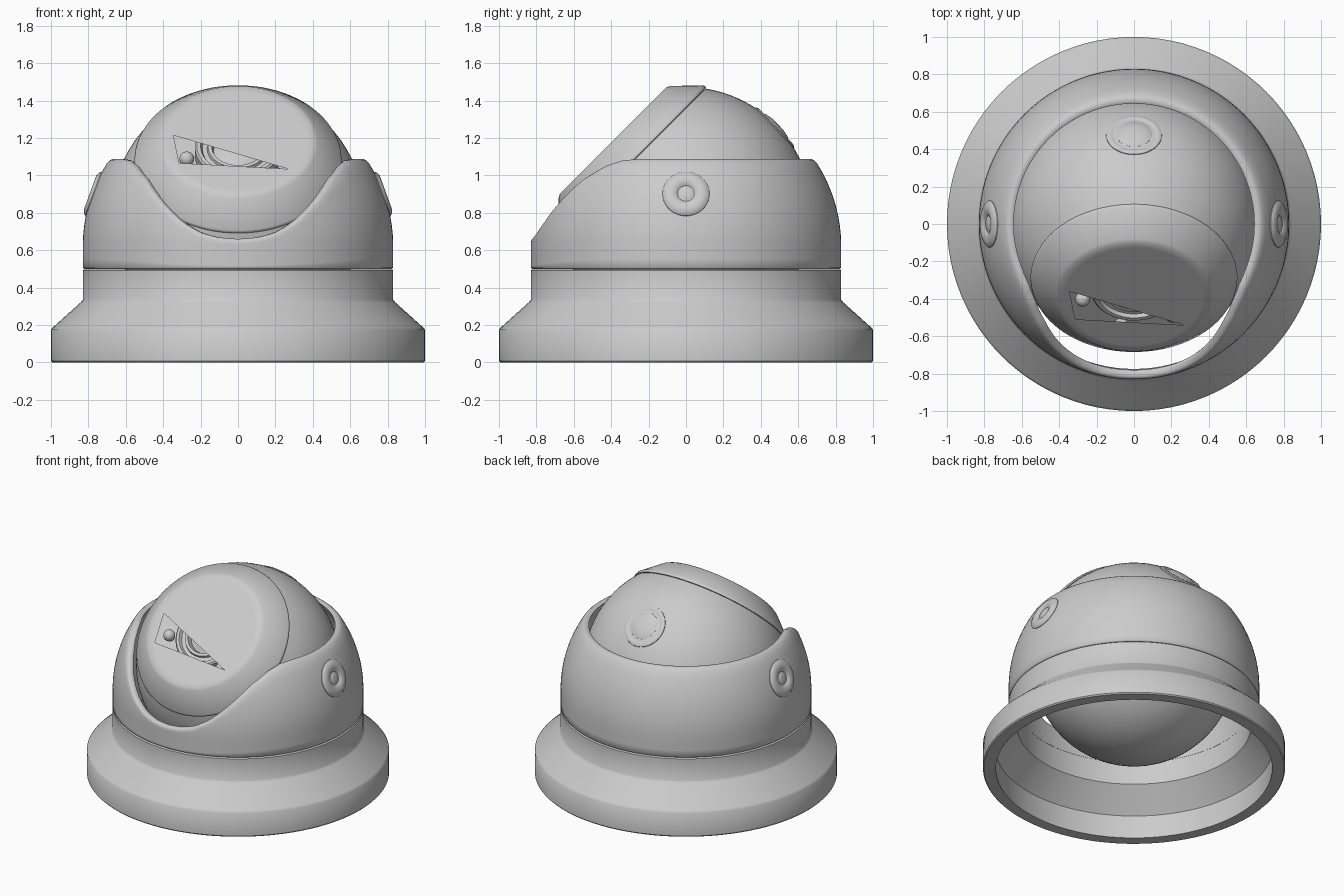
import bpy, bmesh
from math import sin, cos, pi, sqrt, radians, degrees, asin
from mathutils import Matrix, Vector

if "Cube" in bpy.data.objects:
    bpy.data.objects.remove(bpy.data.objects["Cube"])

SEG = 96


def finish(name, bm, matrix=Matrix(), angle=35):
    bmesh.ops.remove_doubles(bm, verts=bm.verts, dist=1e-5)
    bmesh.ops.recalc_face_normals(bm, faces=bm.faces)
    bm.transform(matrix)
    me = bpy.data.meshes.new(name)
    bm.to_mesh(me)
    bm.free()
    ob = bpy.data.objects.new(name, me)
    bpy.context.collection.objects.link(ob)
    bpy.ops.object.select_all(action='DESELECT')
    ob.select_set(True)
    bpy.context.view_layer.objects.active = ob
    bpy.ops.object.shade_smooth_by_angle(angle=radians(angle))
    return ob


def revolve(name, profile, matrix=Matrix(), closed=False, seg=SEG, angle=35):
    """Lathe around local z; profile is (r, z) points or a function of the angle in degrees."""
    bm = bmesh.new()
    cols = []
    for i in range(seg):
        a = 2 * pi * i / seg
        pts = profile(degrees(a)) if callable(profile) else profile
        cols.append([bm.verts.new((r * sin(a), -r * cos(a), z)) for r, z in pts])
    n = len(cols[0])
    for i in range(seg):
        c, d = cols[i], cols[(i + 1) % seg]
        for j in range(n if closed else n - 1):
            k = (j + 1) % n
            bm.faces.new((c[j], d[j], d[k], c[k]))
    return finish(name, bm, matrix, angle)


# Flared hollow base
revolve("base_ring", [(.915, 0), (.993, 0), (1, .008), (1, .175), (.99, .187), (.84, .322), (.83, .335),
                      (.83, .492), (.822, .498), (.78, .498), (.775, .33), (.92, .17)],
        closed=True, angle=40)

# Domed shell with a scooped front opening
RIM = [(0, .66), (7, .667), (14, .692), (21.5, .75), (29.6, .84), (36, .915), (42, .98),
       (52, 1.05), (60, 1.08), (68, 1.087), (181, 1.087)]


def rim_height(deg):
    deg = min(deg, 360 - deg)
    for (a, h), (b, k) in zip(RIM, RIM[1:]):
        if deg <= b:
            return h + (k - h) * (deg - a) / (b - a)


def shell_r(z):
    return .83 if z < .62 else sqrt(.83 ** 2 - (z - .62) ** 2)


def shell_profile(deg):
    h = rim_height(deg)
    zs = [.506 + (h - .02 - .506) * i / 12 for i in range(13)]
    outer = [(.78, .499), (.822, .499)] + [(shell_r(z), z) for z in zs]
    r = shell_r(h)
    rim = [(r - .003, h - .006), (r - .014, h), (r - .034, h), (r - .043, h - .006)]
    inner = [(shell_r(z) - .05, z) for z in reversed(zs)]
    return outer + rim + inner


revolve("dome_shell", shell_profile, closed=True, seg=144, angle=50)

# Swivelling ball, cut flat where the front bezel sits
CENTRE = Matrix.Translation((0, 0, .797))
TILT = CENTRE @ Matrix.Rotation(radians(45), 4, 'X')
R, SEAM = .675, .397
end = asin(SEAM / R)
arc = [-pi / 2 + (end + pi / 2) * i / 32 for i in range(33)]
ball = [(0, -R)] + [(R * cos(t), R * sin(t)) for t in arc[1:]]
revolve("swivel_ball", ball + [(0, SEAM)], TILT)

# Bevelled bezel around the window
revolve("front_bezel", [(.535, .398), (.550, .400), (.553, .407), (.548, .42), (.425, .538), (.405, .55),
                        (.37, .55), (.37, .53), (.40, .52), (.50, .43), (.50, .40)],
        TILT, closed=True, angle=50)

# Flat window with a three-cornered opening
bm = bmesh.new()
circle = [(.372 * cos(2 * pi * i / SEG), .372 * sin(2 * pi * i / SEG)) for i in range(SEG)]
for loop in (circle, [(-.345, .04), (-.315, -.17), (.27, -.215)]):
    vs = [bm.verts.new((x, y, .55)) for x, y in loop]
    for a, b in zip(vs, vs[1:] + vs[:1]):
        bm.edges.new((a, b))
bmesh.ops.triangle_fill(bm, edges=bm.edges[:], use_beauty=True, normal=Vector((0, 0, 1)))
finish("window", bm, TILT)

# Lens with stepped rings behind the window
revolve("lens_barrel", [(.23, .39), (.23, .50), (.22, .51), (.20, .51), (.19, .49), (.165, .49),
                        (.16, .505), (.14, .505), (.13, .47), (.10, .485), (.05, .498), (0, .50)], TILT)
revolve("sensor_plate", [(.50, .44), (.23, .44)], TILT)

# Ring of small lamps around the lens
for i in range(6):
    a = radians(196 + 60 * i)
    bm = bmesh.new()
    bmesh.ops.create_uvsphere(bm, u_segments=20, v_segments=12, radius=.04)
    finish("lamp", bm, TILT @ Matrix.Translation((.285 * cos(a), .285 * sin(a), .49)))

# Round button on the back of the ball
revolve("back_button", [(.152, .64), (.148, .662), (.135, .669), (.12, .669), (.105, .660), (.10, .658),
                        (.096, .668), (.08, .677), (.045, .683), (0, .685)],
        CENTRE @ Matrix.Rotation(radians(-46), 4, 'X'), seg=48)

# Pivot screws on both sides of the shell
for side in (-1, 1):
    revolve("pivot_screw", [(.127, .80), (.125, .824), (.115, .834), (.095, .842), (.07, .842),
                            (.05, .834), (.042, .826), (.036, .830), (.015, .834), (0, .834)],
            Matrix.Translation((0, 0, .62)) @ Matrix.Rotation(radians(70 * side), 4, 'Y'), seg=48)
